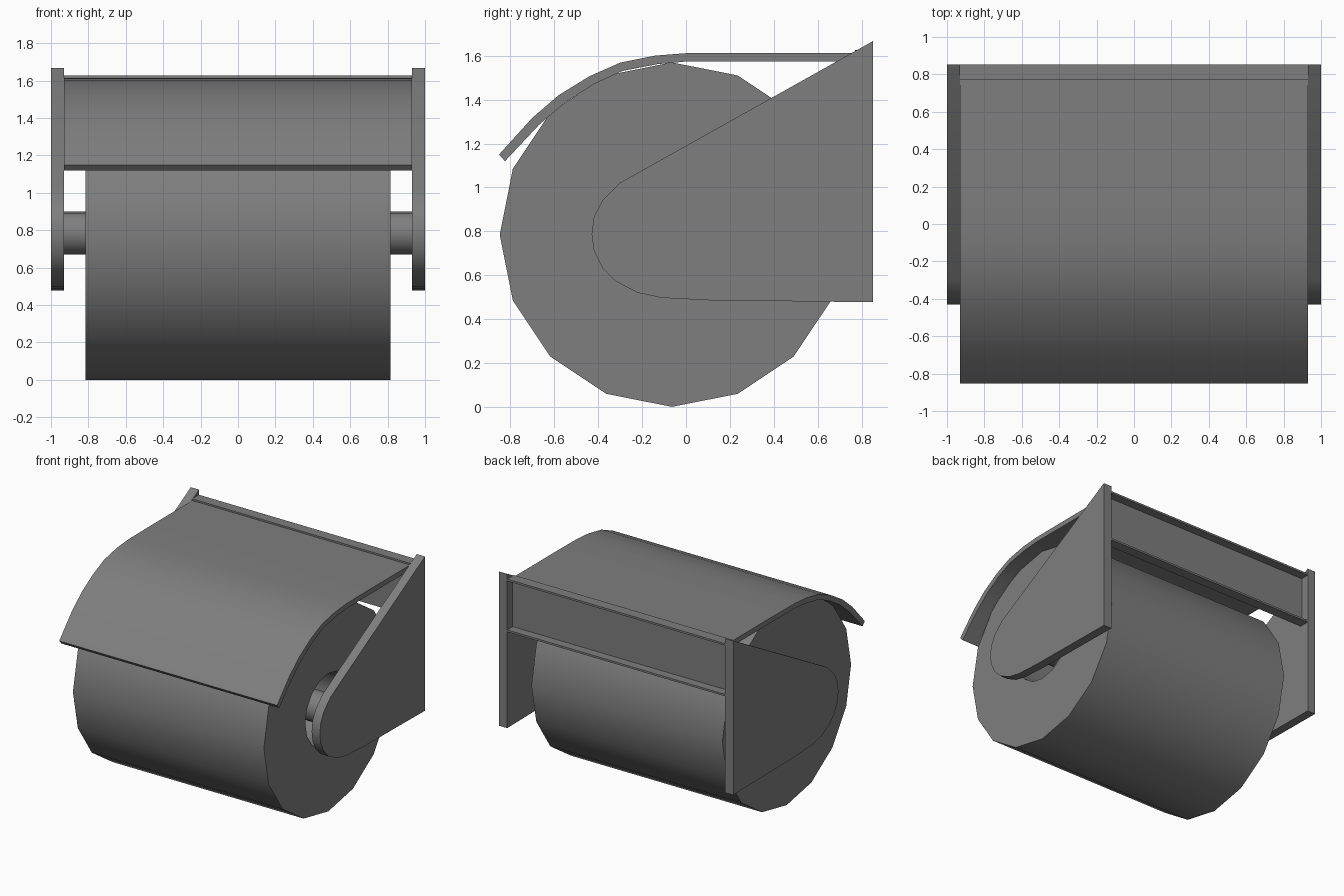
import bpy, bmesh, math

if "Cube" in bpy.data.objects:
    bpy.data.objects.remove(bpy.data.objects["Cube"])

# Dark grey finish shared by all parts
grey = bpy.data.materials.new("dark_grey")
grey.diffuse_color = (0.21, 0.21, 0.21, 1)
grey.use_nodes = True
grey.node_tree.nodes["Principled BSDF"].inputs["Base Color"].default_value = grey.diffuse_color


def finish(name, bm):
    bmesh.ops.recalc_face_normals(bm, faces=bm.faces)
    mesh = bpy.data.meshes.new(name)
    bm.to_mesh(mesh)
    bm.free()
    mesh.materials.append(grey)
    ob = bpy.data.objects.new(name, mesh)
    bpy.context.collection.objects.link(ob)
    bpy.ops.object.select_all(action='DESELECT')
    ob.select_set(True)
    bpy.context.view_layer.objects.active = ob
    bpy.ops.object.shade_smooth_by_angle(angle=math.radians(30))
    return ob


def extrude_x(name, profile, x0, x1):
    """Solid from a closed (y, z) profile, extruded along x."""
    bm = bmesh.new()
    face = bm.faces.new([bm.verts.new((x0, y, z)) for y, z in profile])
    ext = bmesh.ops.extrude_face_region(bm, geom=[face])
    moved = [v for v in ext['geom'] if isinstance(v, bmesh.types.BMVert)]
    bmesh.ops.translate(bm, verts=moved, vec=(x1 - x0, 0, 0))
    return finish(name, bm)


def circle(r, n):
    return [(CY + r * math.cos(2 * math.pi * i / n),
             CZ + r * math.sin(2 * math.pi * i / n)) for i in range(n)]


CY, CZ, N = -0.064, 0.785, 16

# Paper roll: a 16-sided tube with an open core
bm = bmesh.new()
loops = [[bm.verts.new((x, y, z)) for y, z in circle(r, N)]
         for x, r in ((-0.815, 0.785), (0.815, 0.785), (0.815, 0.28), (-0.815, 0.28))]
for k in range(4):
    a, b = loops[k], loops[(k + 1) % 4]
    for i in range(N):
        j = (i + 1) % N
        bm.faces.new((a[i], a[j], b[j], b[i]))
finish("paper_roll", bm)

# Axle between the side plates
extrude_x("axle", circle(0.115, N), -0.93, 0.93)

# Side plates
plate = [(0.852, 1.667), (-0.30, 1.022), (-0.38, 0.942), (-0.42, 0.867), (-0.43, 0.787),
         (-0.42, 0.712), (-0.38, 0.632), (-0.32, 0.572), (-0.22, 0.52), (-0.11, 0.497),
         (0.10, 0.486), (0.852, 0.477)]
for side, x0, x1 in (("left", -1.0, -0.93), ("right", 0.93, 1.0)):
    extrude_x(side + "_side_plate", plate, x0, x1)

# Curved lid resting over the roll
outer = [(-0.852, 1.15), (-0.70, 1.318), (-0.58, 1.421), (-0.44, 1.507), (-0.30, 1.569),
         (-0.14, 1.601), (0.0, 1.612), (0.24, 1.614), (0.772, 1.614)]
inner = [(0.772, 1.574), (0.24, 1.574), (0.0, 1.574), (-0.13, 1.562), (-0.29, 1.531),
         (-0.42, 1.471), (-0.55, 1.388), (-0.67, 1.285), (-0.825, 1.12)]
extrude_x("lid", outer + inner, -0.93, 0.93)

# Back rail: a thin channel open toward the wall
rail = [(0.77, 1.627), (0.852, 1.627), (0.852, 1.612), (0.785, 1.612),
        (0.785, 1.235), (0.852, 1.235), (0.852, 1.22), (0.77, 1.22)]
extrude_x("back_rail", rail, -0.93, 0.93)
